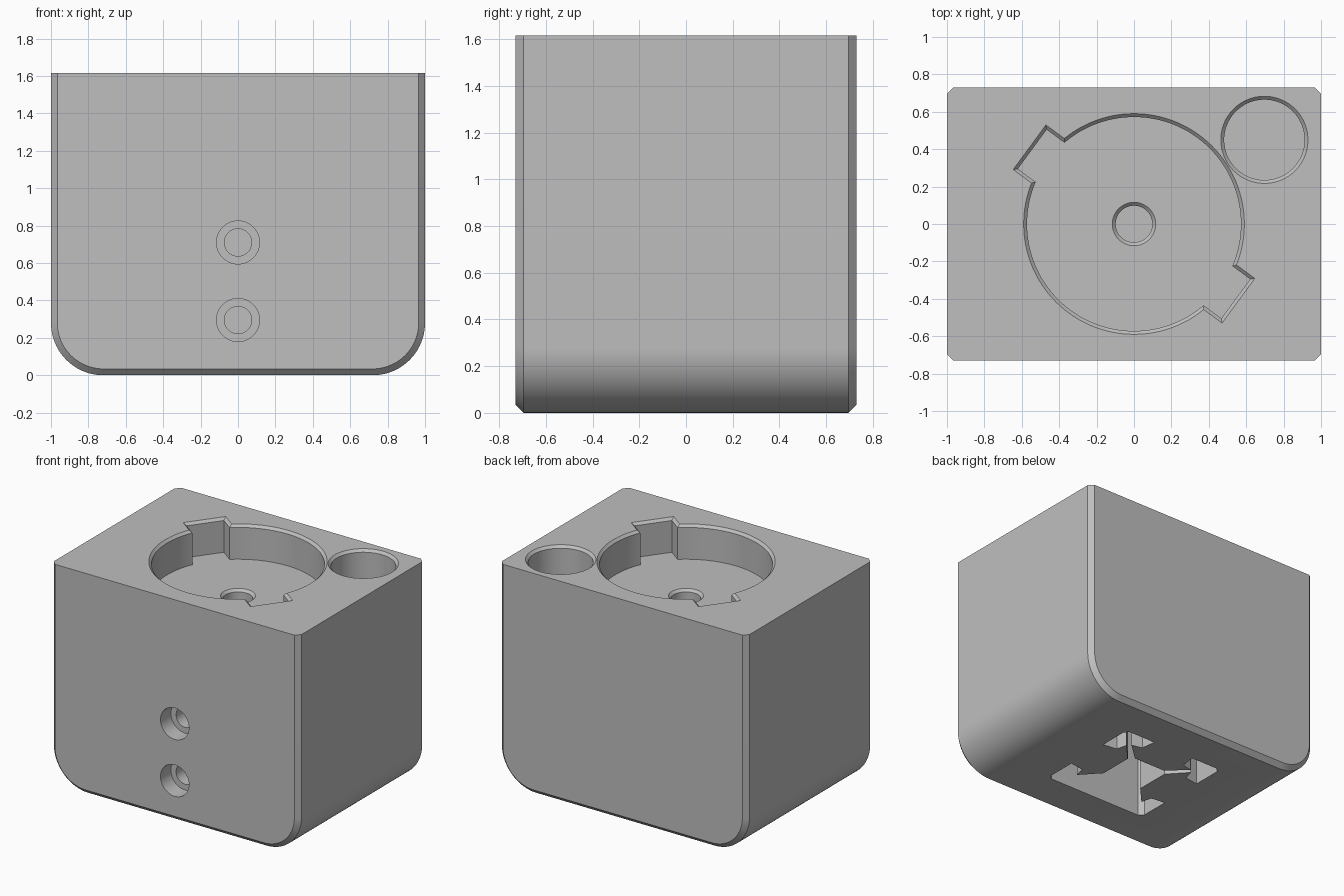
import bpy, bmesh, math
from mathutils import Matrix, Vector

if "Cube" in bpy.data.objects:
    bpy.data.objects.remove(bpy.data.objects["Cube"], do_unlink=True)

HEIGHT, HALF_W, HALF_D = 1.615, 1.0, 0.73
FLOOR = HEIGHT - 0.25      # floor of the large recess
RIM = 0.018                # chamfer on the recess rims

grey = bpy.data.materials.new("plain grey")
grey.use_nodes = True
grey.diffuse_color = (0.52, 0.52, 0.52, 1)
grey.node_tree.nodes["Principled BSDF"].inputs["Base Color"].default_value = grey.diffuse_color


def loft(name, rings):
    """Closed solid through a list of rings with equal point counts."""
    bm = bmesh.new()
    loops = [[bm.verts.new(p) for p in ring] for ring in rings]
    n = len(loops[0])
    for a, b in zip(loops, loops[1:]):
        for i in range(n):
            j = (i + 1) % n
            bm.faces.new((a[i], a[j], b[j], b[i]))
    bm.faces.new(loops[0])
    bm.faces.new(loops[-1])
    bmesh.ops.recalc_face_normals(bm, faces=bm.faces)
    mesh = bpy.data.meshes.new(name)
    bm.to_mesh(mesh)
    bm.free()
    mesh.materials.append(grey)
    obj = bpy.data.objects.new(name, mesh)
    bpy.context.collection.objects.link(obj)
    return obj


def circle(r, z, cx=0, cy=0, n=96):
    return [(cx + r * math.cos(math.tau * i / n), cy + r * math.sin(math.tau * i / n), z)
            for i in range(n)]


def flared(outline, bottom, top):
    """Rings of a pocket whose rim opens at 45 degrees; outline(offset, z)."""
    return [outline(0, bottom), outline(0, top - RIM), outline(RIM + 0.02, top + 0.02)]


def cut(target, cutter):
    mod = target.modifiers.new(cutter.name, "BOOLEAN")
    mod.operation, mod.solver, mod.object = "DIFFERENCE", "EXACT", cutter
    bpy.context.view_layer.objects.active = target
    bpy.ops.object.modifier_apply(modifier=mod.name)
    bpy.data.objects.remove(cutter, do_unlink=True)


# Body: U-shaped profile swept front to back with chamfered ends
def body_ring(y, inset):
    radius, steps, pts = 0.28, 24, []
    for side, start in ((-1, math.pi), (1, 1.5 * math.pi)):
        for i in range(steps + 1):
            a = start + math.pi / 2 * i / steps
            pts.append((side * (HALF_W - radius) + (radius - inset) * math.cos(a), y,
                        radius + (radius - inset) * math.sin(a)))
    return pts + [(HALF_W - inset, y, HEIGHT), (inset - HALF_W, y, HEIGHT)]


BEVEL = 0.034
body = loft("holder_body", [body_ring(-HALF_D, BEVEL), body_ring(BEVEL - HALF_D, 0),
                            body_ring(HALF_D - BEVEL, 0), body_ring(HALF_D, BEVEL)])

# Large round recess with two opposite tabs
cut(body, loft("round_recess", flared(lambda o, z: circle(0.572 + o, z, n=128), FLOOR, HEIGHT)))
turn = Matrix.Rotation(math.radians(143.7), 3, "Z")


def tab_outline(o, z):
    x, y = 0.675 + o, 0.13 + o
    return [turn @ Vector(p) for p in ((-x, -y, z), (x, -y, z), (x, y, z), (-x, y, z))]


cut(body, loft("tab_recess", flared(tab_outline, FLOOR, HEIGHT)))

# Small round recess in the corner, and hole in the recess floor
cut(body, loft("corner_recess",
               flared(lambda o, z: circle(0.215 + o, z, 0.697, 0.45), HEIGHT - 0.5, HEIGHT)))
cut(body, loft("floor_hole", flared(lambda o, z: circle(0.098 + o, z, n=64), FLOOR - 0.2, FLOOR)))

# Slotted rail socket in the underside: tongues on three sides, open at the front
H, C = 0.42, 0.03
half = [(H, -0.17), (0.31, -0.185), (0.29, -0.266), (0.165, -0.13)]
side = [(H, C - H)] + half + [(x, -y) for x, y in reversed(half)] + [(H, H - C)]
socket = []
for k in range(3):
    spin = Matrix.Rotation(k * math.pi / 2, 2)
    socket += [spin @ Vector(p) for p in side]
socket += [Vector((C - H, -H)), Vector((H - C, -H))]
cut(body, loft("rail_socket", [[(p.x, p.y, z) for p in socket] for z in (-0.05, 1.0)]))

# Two counterbored screw holes through the front wall
for z in (0.295, 0.71):
    for r, y in ((0.115, -0.61), (0.073, -0.38)):
        rings = [[(px, d, z + pz) for px, pz, _ in circle(r, 0, n=48)] for d in (-0.8, y)]
        cut(body, loft("screw_hole", rings))

bpy.ops.object.select_all(action="DESELECT")
body.select_set(True)
bpy.context.view_layer.objects.active = body
bpy.ops.object.shade_smooth_by_angle(angle=math.radians(25))
